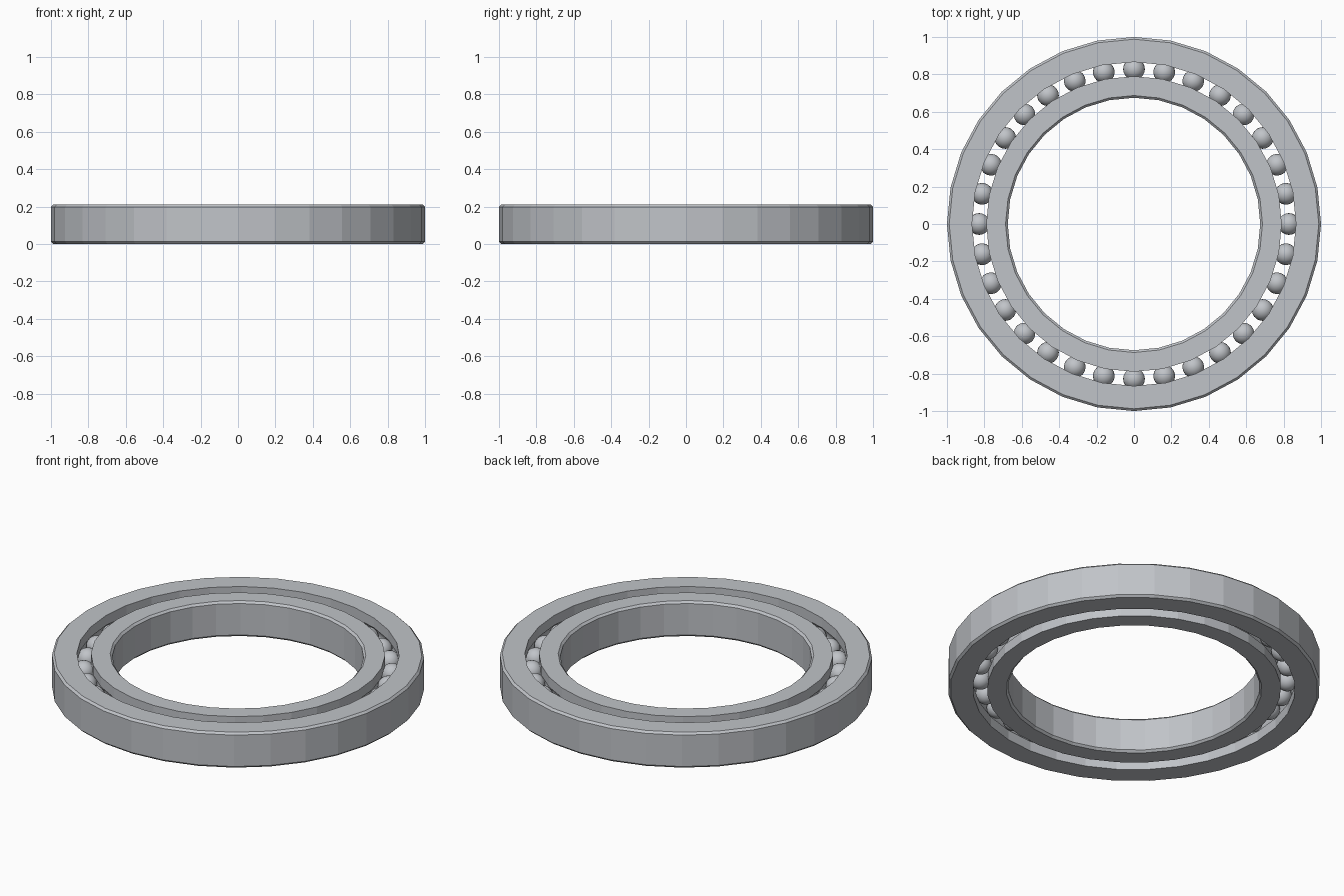
import bpy
import bmesh
from math import acos, cos, sin, pi, tau

cube = bpy.data.objects.get("Cube")
if cube:
    bpy.data.objects.remove(cube, do_unlink=True)

SIDES = 32
HEIGHT = 0.21
MID = HEIGHT / 2
PITCH = 0.828        # radius of the circle of ball centres
BALL = 0.058
GROOVE = 0.06
GAP = 0.038          # half the gap between the rings
BEVEL = 0.012

steel = bpy.data.materials.new("steel grey")
colour = (0.53, 0.55, 0.58, 1.0)
steel.diffuse_color = colour
steel.use_nodes = True
shader = next(n for n in steel.node_tree.nodes if n.type == "BSDF_PRINCIPLED")
shader.inputs["Base Color"].default_value = colour


def finish(name, bm, smooth):
    """Turn a bmesh into a named steel object."""
    bmesh.ops.recalc_face_normals(bm, faces=bm.faces[:])
    for f in bm.faces:
        f.smooth = smooth
    mesh = bpy.data.meshes.new(name)
    bm.to_mesh(mesh)
    bm.free()
    mesh.materials.append(steel)
    obj = bpy.data.objects.new(name, mesh)
    bpy.context.collection.objects.link(obj)
    return obj


def race(name, rim, side):
    """Lathe a ring with a bevelled rim and a ball groove on its other wall."""
    wall = PITCH + side * GAP
    face = rim - side * BEVEL
    profile = [(wall, 0), (face, 0), (rim, BEVEL),
               (rim, HEIGHT - BEVEL), (face, HEIGHT), (wall, HEIGHT)]
    # Ball groove, from top to bottom
    reach, steps = acos(GAP / GROOVE), 8
    for i in range(steps + 1):
        a = reach * (1 - 2 * i / steps)
        profile.append((PITCH + side * GROOVE * cos(a), MID + GROOVE * sin(a)))

    bm = bmesh.new()
    loops = [[bm.verts.new((r * cos(tau * s / SIDES), r * sin(tau * s / SIDES), z))
              for r, z in profile] for s in range(SIDES)]
    for s in range(SIDES):
        here, after = loops[s], loops[(s + 1) % SIDES]
        for i in range(len(profile)):
            j = (i + 1) % len(profile)
            bm.faces.new((here[i], after[i], after[j], here[j]))
    return finish(name, bm, False)


# Inner and outer rings
race("outer_ring", 1.0, 1)
race("inner_ring", 0.675, -1)

# Balls sharing one mesh
bm = bmesh.new()
bmesh.ops.create_uvsphere(bm, u_segments=20, v_segments=12, radius=BALL)
first = finish("ball", bm, True)
for s in range(SIDES):
    ball = first if s == 0 else first.copy()
    if s:
        bpy.context.collection.objects.link(ball)
    ball.name = f"ball_{s + 1}"
    a = tau * s / SIDES
    ball.location = (PITCH * cos(a), PITCH * sin(a), MID)
    ball.rotation_euler.z = a
